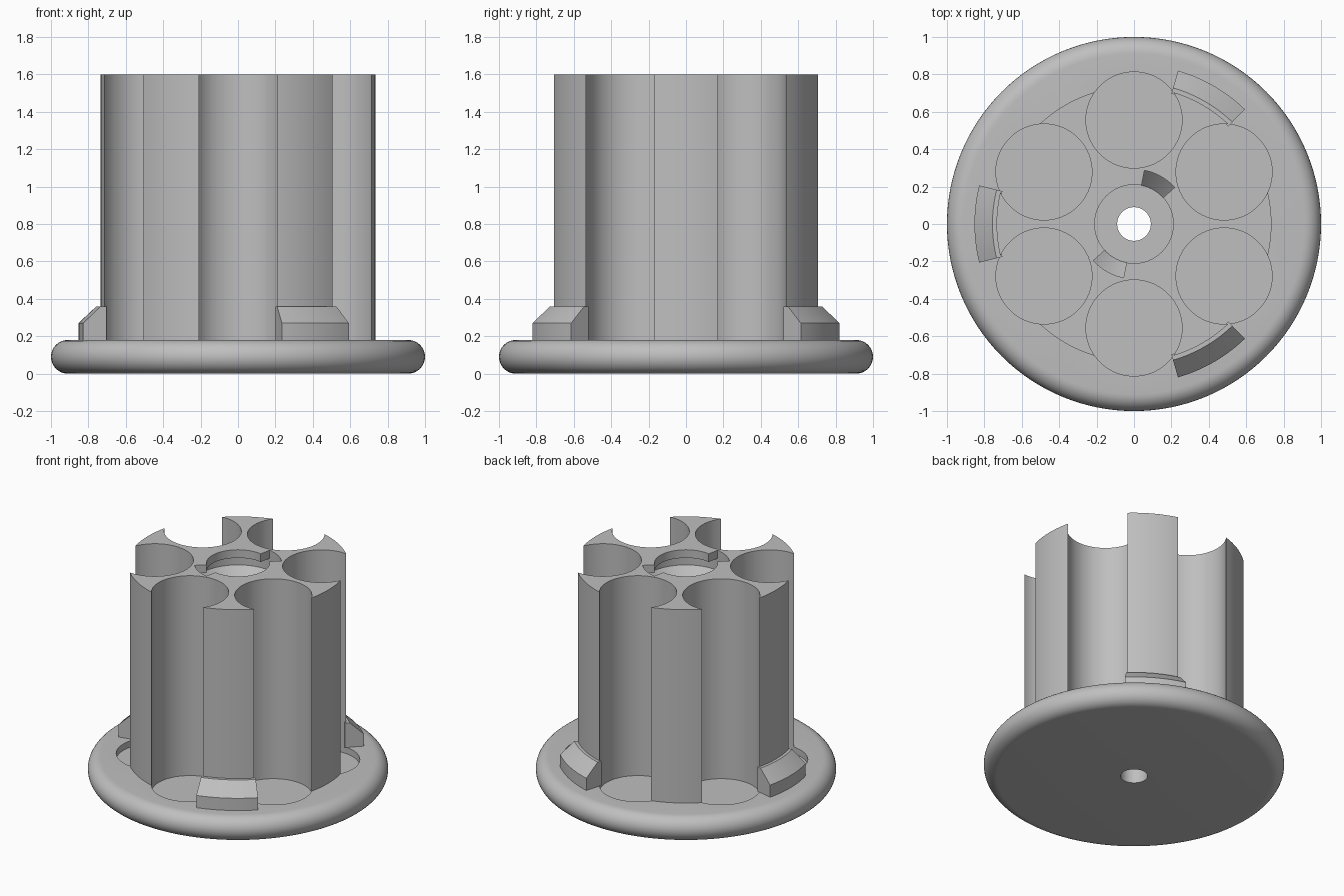
import bpy, bmesh, math
from mathutils import Matrix

if "Cube" in bpy.data.objects:
    bpy.data.objects.remove(bpy.data.objects["Cube"])

grey = bpy.data.materials.new("plain grey")
grey.use_nodes = True
COLOUR = (0.52, 0.52, 0.52, 1)
grey.diffuse_color = COLOUR
grey.node_tree.nodes["Principled BSDF"].inputs["Base Color"].default_value = COLOUR


def sweep(bm, profile, start=0, end=360, steps=128):
    """Turn a closed (radius, z) profile about z, capping the ends of partial turns."""
    full = end - start == 360
    rings = []
    for i in range(steps if full else steps + 1):
        a = math.radians(start + (end - start) * i / steps)
        rings.append([bm.verts.new((r * math.cos(a), r * math.sin(a), z)) for r, z in profile])
    n = len(profile)
    for i in range(steps):
        a, b = rings[i], rings[(i + 1) % len(rings)]
        for j in range(n):
            k = (j + 1) % n
            bm.faces.new((a[j], b[j], b[k], a[k]))
    if not full:
        bm.faces.new(rings[0])
        bm.faces.new(rings[-1])


def finish(name, bm):
    bmesh.ops.recalc_face_normals(bm, faces=bm.faces)
    mesh = bpy.data.meshes.new(name)
    bm.to_mesh(mesh)
    bm.free()
    ob = bpy.data.objects.new(name, mesh)
    bpy.context.collection.objects.link(ob)
    mesh.materials.append(grey)
    return ob


def activate(ob):
    bpy.ops.object.select_all(action="DESELECT")
    ob.select_set(True)
    bpy.context.view_layer.objects.active = ob


def cut(ob, cutter):
    activate(ob)
    mod = ob.modifiers.new("cut", "BOOLEAN")
    mod.operation = "DIFFERENCE"
    mod.solver = "EXACT"
    mod.object = cutter
    bpy.ops.object.modifier_apply(modifier=mod.name)


def smooth(ob):
    activate(ob)
    bpy.ops.object.shade_smooth_by_angle(angle=math.radians(25))


PLATE, TOP, HOLE, BORE, GROOVE, HUB = 0.18, 1.6, 0.09, 0.21, 0.293, 0.735

# Base plate with a fully rounded rim
rim = PLATE / 2
edge = [(1 - rim + rim * math.cos(t), rim + rim * math.sin(t))
        for t in (math.pi * (i / 16 - 0.5) for i in range(17))]
bm = bmesh.new()
sweep(bm, [(HOLE, 0)] + edge + [(HOLE, PLATE)])
base_plate = finish("base_plate", bm)

# Hub with a stepped bore and a tapered locking groove under its lip
bm = bmesh.new()
sweep(bm, [(HOLE, PLATE), (HUB, PLATE), (HUB, TOP), (BORE, TOP), (BORE, 1.54),
           (GROOVE, 1.54), (GROOVE, 1.45), (BORE, 1.36), (HOLE, 1.36)])
hub = finish("hub", bm)

# Six round pockets that break through the hub wall and sink into the plate
bm = bmesh.new()
floor, ceiling = 0.132, 1.7
for k in range(6):
    spot = (Matrix.Rotation(math.radians(30 + 60 * k), 4, "Z")
            @ Matrix.Translation((0.556, 0, (floor + ceiling) / 2)))
    bmesh.ops.create_cone(bm, cap_ends=True, segments=64, radius1=0.257, radius2=0.257,
                          depth=ceiling - floor, matrix=spot)
pockets = finish("pocket_cutter", bm)

# Two entry slots through the lip
bm = bmesh.new()
for turn in (0, 180):
    sweep(bm, [(0.15, 1.5), (GROOVE - 0.001, 1.5), (GROOVE - 0.001, 1.7), (0.15, 1.7)],
          42 + turn, 79 + turn, 12)
slots = finish("slot_cutter", bm)

cut(base_plate, pockets)
cut(hub, pockets)
cut(hub, slots)
for helper in (pockets, slots):
    bpy.data.objects.remove(helper)
smooth(base_plate)
smooth(hub)

# Three chamfered locking lugs around the foot of the hub
for k, name in enumerate(("back_lug", "side_lug", "front_lug")):
    bm = bmesh.new()
    mid = 60 + 120 * k
    sweep(bm, [(0.725, PLATE), (0.853, PLATE), (0.853, 0.27), (0.757, 0.36), (0.725, 0.36)],
          mid - 14, mid + 14, 12)
    smooth(finish(name, bm))
